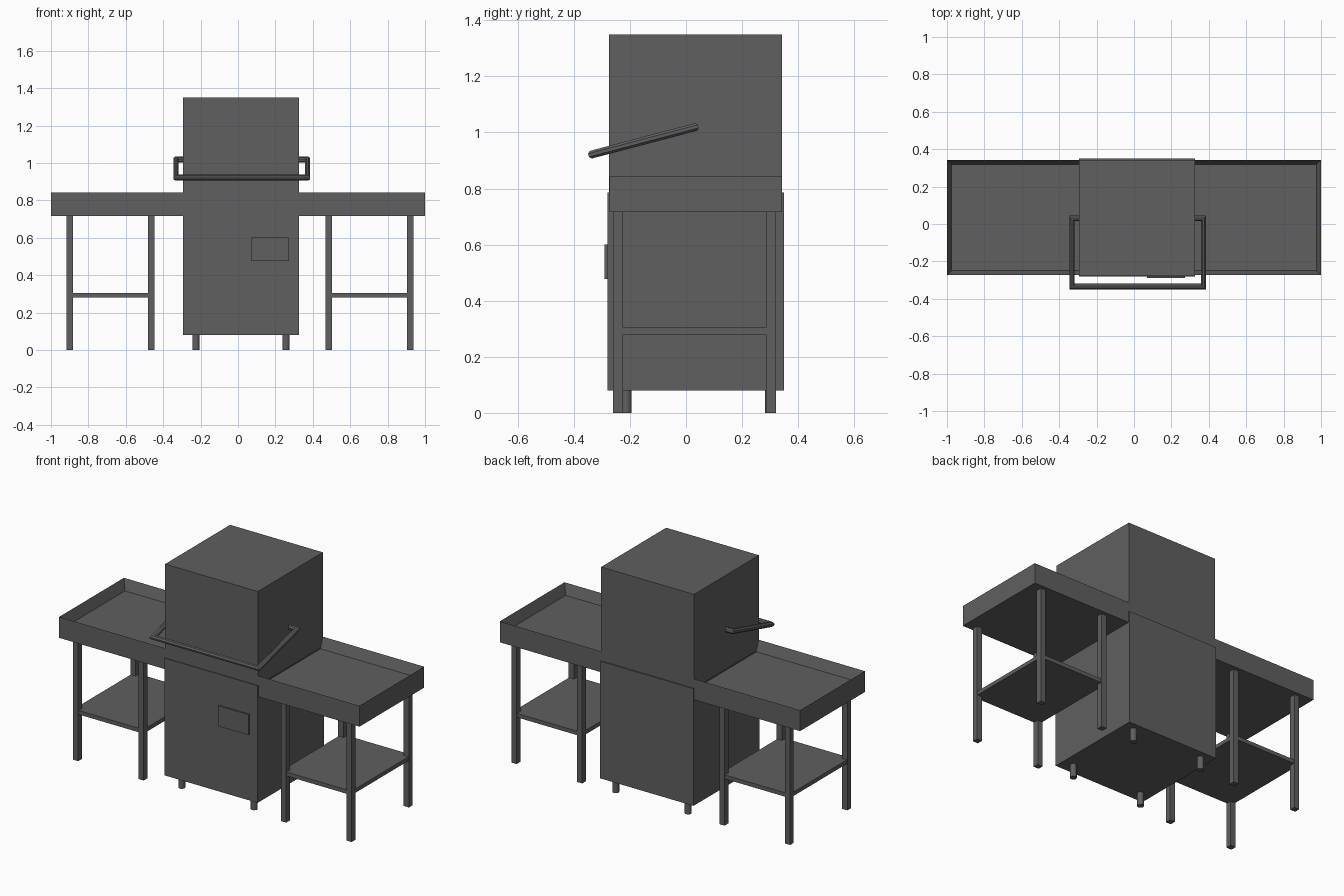
import bpy, bmesh, math
from mathutils import Vector, Matrix

cube = bpy.data.objects.get("Cube")
if cube:
    bpy.data.objects.remove(cube, do_unlink=True)

steel = bpy.data.materials.new("dark_grey_steel")
steel.use_nodes = True
colour = (0.115, 0.115, 0.115, 1)
steel.diffuse_color = colour
steel.node_tree.nodes["Principled BSDF"].inputs["Base Color"].default_value = colour


def finish(name, bm):
    bmesh.ops.recalc_face_normals(bm, faces=bm.faces[:])
    mesh = bpy.data.meshes.new(name)
    bm.to_mesh(mesh)
    bm.free()
    mesh.materials.append(steel)
    obj = bpy.data.objects.new(name, mesh)
    bpy.context.collection.objects.link(obj)
    return obj


def box_mesh(lo, hi):
    lo, hi = Vector(lo), Vector(hi)
    bm = bmesh.new()
    place = Matrix.Translation((lo + hi) / 2) @ Matrix.Diagonal((*(hi - lo), 1))
    bmesh.ops.create_cube(bm, size=1, matrix=place)
    return bm


def box(name, lo, hi):
    return finish(name, box_mesh(lo, hi))


def tray(name, x0, x1):
    # Table top with a sunken basin; its inner end is hidden in the cabinet
    bm = box_mesh((x0, -0.273, 0.716), (x1, 0.343, 0.842))
    top = max(bm.faces, key=lambda f: f.calc_center_median().z)
    bmesh.ops.inset_region(bm, faces=[top], thickness=0.035)
    bmesh.ops.translate(bm, verts=top.verts[:], vec=(0, 0, -0.063))
    finish(name, bm)


def sweep(name, path, normal, radius, sides=8):
    # Mitred tube along a flat path
    bm = bmesh.new()
    rings = []
    for i, p in enumerate(path):
        before = (p - path[max(i - 1, 0)]).normalized()
        after = (path[min(i + 1, len(path) - 1)] - p).normalized()
        before, after = before if i else after, after if after.length else before
        side = (before.cross(normal) + after.cross(normal)).normalized()
        side /= side.dot(before.cross(normal))
        ring = []
        for k in range(sides):
            a = 2 * math.pi * (k + 0.5) / sides
            ring.append(bm.verts.new(p + radius * (side * math.cos(a) + normal * math.sin(a))))
        rings.append(ring)
    for r, s in zip(rings, rings[1:]):
        for k in range(sides):
            n = (k + 1) % sides
            bm.faces.new((r[k], r[n], s[n], s[k]))
    bm.faces.new(rings[0])
    bm.faces.new(rings[-1])
    finish(name, bm)


# Cabinet, hood and control panel
mid = 0.016
box("lower_cabinet", (mid - 0.311, -0.28, 0.08), (mid + 0.311, 0.35, 0.785))
box("hood", (mid - 0.309, -0.275, 0.78), (mid + 0.309, 0.343, 1.35))
box("control_panel", (0.07, -0.29, 0.477), (0.273, -0.27, 0.6))

# Round feet
for x in (mid - 0.241, mid + 0.241):
    for y in (-0.213, 0.301):
        bm = bmesh.new()
        bmesh.ops.create_cone(bm, cap_ends=True, segments=20, radius1=0.019, radius2=0.019,
                              depth=0.1, matrix=Matrix.Translation((x, y, 0.05)))
        foot = finish("cabinet_foot", bm)
        bpy.ops.object.select_all(action="DESELECT")
        foot.select_set(True)
        bpy.context.view_layer.objects.active = foot
        bpy.ops.object.shade_smooth_by_angle(angle=math.radians(40))

# Side tables with legs and shelves
half = 0.0175
leg_y = (-0.242, 0.303)
for side, span, leg_x in (("right", (-1, -0.25), (-0.9, -0.464)),
                          ("left", (0.28, 1), (0.485, 0.921))):
    tray(side + "_table", *span)
    for x in leg_x:
        for y in leg_y:
            box(side + "_table_leg", (x - half, y - half, 0), (x + half, y + half, 0.72))
    edge = half - 0.003
    box(side + "_shelf", (leg_x[0] - edge, leg_y[0] - edge, 0.28),
        (leg_x[1] + edge, leg_y[1] + edge, 0.304))

# Tilted lifting handle around the hood
rear, front = Vector((0, 0.03, 1.018)), Vector((0, -0.334, 0.922))
reach, root = Vector((0.351, 0, 0)), Vector((0.295, 0, 0))
centre = Vector((0.02, 0, 0))
path = [centre + p for p in (rear - root, rear - reach, front - reach,
                             front + reach, rear + reach, rear + root)]
normal = Vector((1, 0, 0)).cross(rear - front).normalized()
sweep("hood_handle", path, normal, 0.0152)
